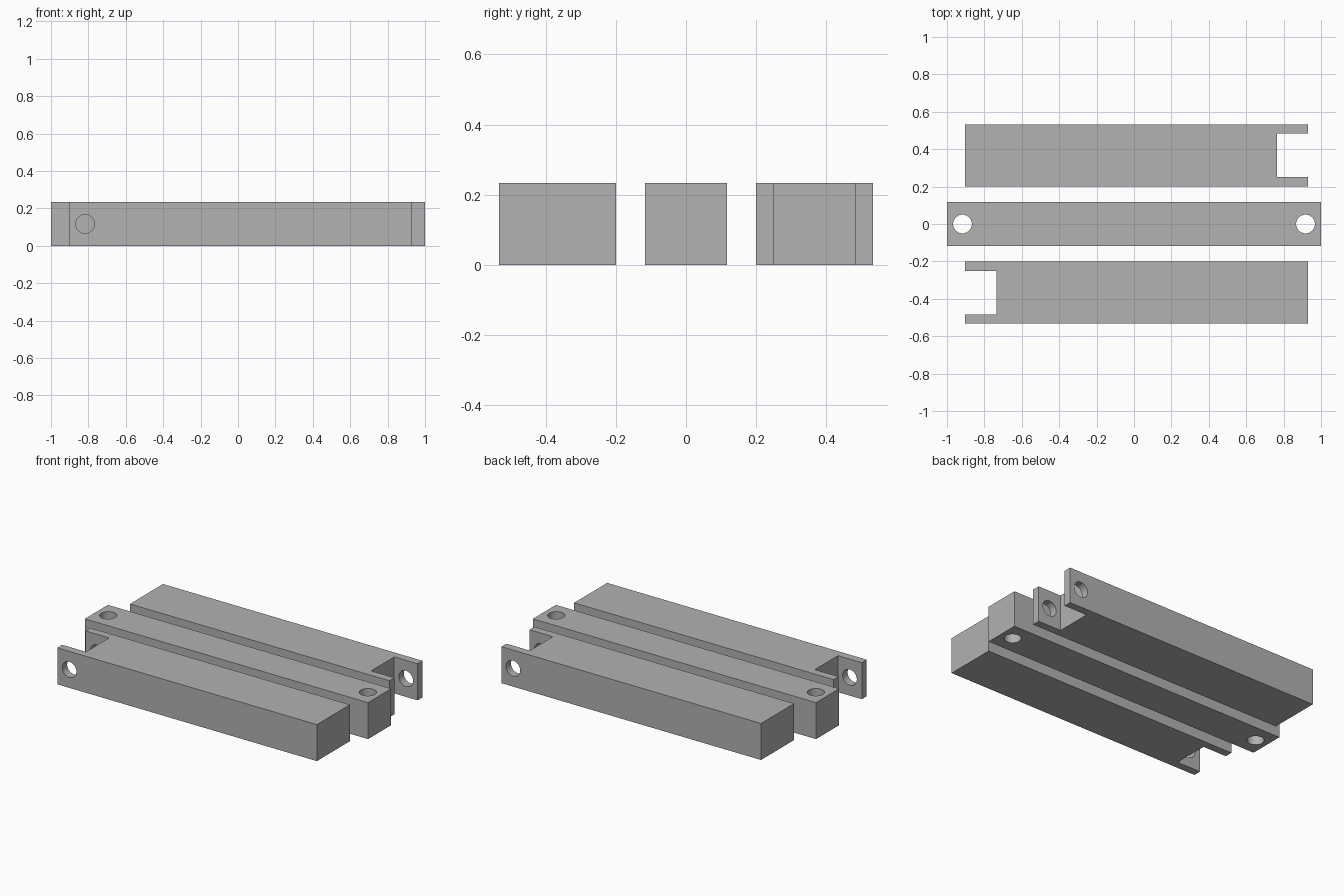
import bpy
import math

if "Cube" in bpy.data.objects:
    bpy.data.objects.remove(bpy.data.objects["Cube"], do_unlink=True)

grey = bpy.data.materials.new("plain grey")
grey.use_nodes = True
grey.diffuse_color = (0.445, 0.445, 0.445, 1)
grey.node_tree.nodes["Principled BSDF"].inputs["Base Color"].default_value = grey.diffuse_color

HEIGHT = 0.233
MID = HEIGHT / 2
HOLE_RADIUS = 0.05
TINE = 0.05


def box(name, x, y, z):
    """Box spanning the given (low, high) ranges."""
    spans = (x, y, z)
    bpy.ops.mesh.primitive_cube_add(size=1, location=[sum(s) / 2 for s in spans])
    ob = bpy.context.object
    ob.name = name
    ob.scale = [s[1] - s[0] for s in spans]
    bpy.ops.object.transform_apply(location=False, rotation=False, scale=True)
    ob.data.materials.append(grey)
    return ob


def drill(name, location, rotation=(0, 0, 0)):
    bpy.ops.mesh.primitive_cylinder_add(vertices=48, radius=HOLE_RADIUS, depth=0.5,
                                        location=location, rotation=rotation)
    ob = bpy.context.object
    ob.name = name
    ob.data.materials.append(grey)
    return ob


def cut(part, cutters):
    """Subtract every cutter from the part, then discard the cutters."""
    bpy.ops.object.select_all(action='DESELECT')
    bpy.context.view_layer.objects.active = part
    part.select_set(True)
    for cutter in cutters:
        cutter.hide_render = True
        mod = part.modifiers.new("cut", 'BOOLEAN')
        mod.operation = 'DIFFERENCE'
        mod.solver = 'EXACT'
        mod.object = cutter
        bpy.ops.object.modifier_apply(modifier=mod.name)
        bpy.data.objects.remove(cutter, do_unlink=True)
    bpy.ops.object.shade_smooth_by_angle(angle=math.radians(30))


# Middle bar with an upright hole at each end
middle = box("middle_bar", (-1, 1), (-MID, MID), (0, HEIGHT))
cut(middle, [drill("hole_cutter", (side * 0.917, 0, MID)) for side in (-1, 1)])


# Forked bars: a slot between two tines, with a cross hole through both
def forked_bar(name, y, slot_x, hole_x):
    bar = box(name, (-0.903, 0.93), y, (0, HEIGHT))
    slot = box("slot_cutter", slot_x, (y[0] + TINE, y[1] - TINE), (-0.1, HEIGHT + 0.1))
    hole = drill("hole_cutter", (hole_x, sum(y) / 2, MID), (math.pi / 2, 0, 0))
    cut(bar, [slot, hole])


forked_bar("front_forked_bar", (-0.533, -0.2), (-1.1, -0.735), -0.818)
forked_bar("back_forked_bar", (0.2, 0.533), (0.765, 1.1), 0.848)
